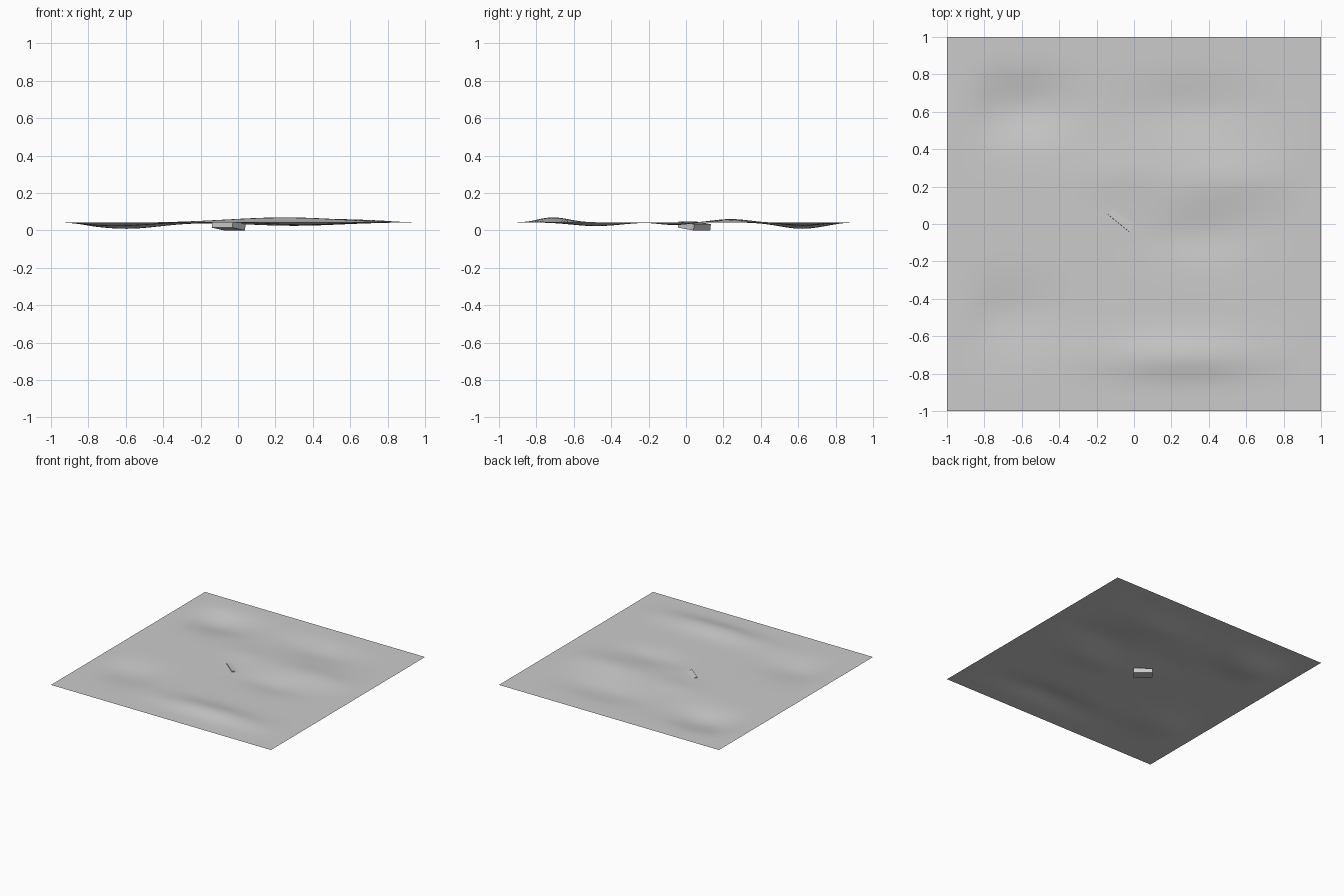
import bpy, bmesh, math
from mathutils import Matrix, Vector

if "Cube" in bpy.data.objects:
    bpy.data.objects.remove(bpy.data.objects["Cube"])

EDGE_Z = 0.043

# Hills and hollows: x, y, height, x spread, y spread
BUMPS = [
    (-0.60, 0.62, -0.034, 0.26, 0.17),
    (0.25, -0.71, 0.027, 0.42, 0.12),
    (0.50, 0.24, 0.018, 0.35, 0.14),
    (-0.65, -0.48, -0.020, 0.25, 0.18),
    (0.30, 0.62, -0.018, 0.35, 0.15),
    (0.35, -0.06, -0.014, 0.25, 0.12),
    (-0.10, 0.27, 0.008, 0.20, 0.12),
]


def fade(t):
    """Flatten the relief toward the border."""
    d = min(1.0, (1 - abs(t)) / 0.25)
    return d * d * (3 - 2 * d)


def height(x, y):
    h = sum(a * math.exp(-((x - cx) / sx) ** 2 - ((y - cy) / sy) ** 2)
            for cx, cy, a, sx, sy in BUMPS)
    return EDGE_Z + h * fade(x) * fade(y)


def make_object(name, bm):
    mesh = bpy.data.meshes.new(name)
    bm.to_mesh(mesh)
    bm.free()
    obj = bpy.data.objects.new(name, mesh)
    bpy.context.collection.objects.link(obj)
    return obj


# Gently rolling square sheet of ground
bm = bmesh.new()
bmesh.ops.create_grid(bm, x_segments=64, y_segments=64, size=1.0)
for v in bm.verts:
    v.co.z = height(v.co.x, v.co.y)
for f in bm.faces:
    f.smooth = True
make_object("terrain", bm)

# Small tilted slab half sunk in the ground
bm = bmesh.new()
bmesh.ops.create_cube(bm, size=1.0)
bm.transform(Matrix.Rotation(math.radians(-39), 4, 'Z')
             @ Matrix.Rotation(math.radians(-8), 4, 'X')
             @ Matrix.Diagonal((0.142, 0.108, 0.034, 1)))
low = min(v.co.z for v in bm.verts)
bmesh.ops.translate(bm, verts=bm.verts, vec=Vector((-0.05, 0.045, -low)))
make_object("sunken_block", bm)
